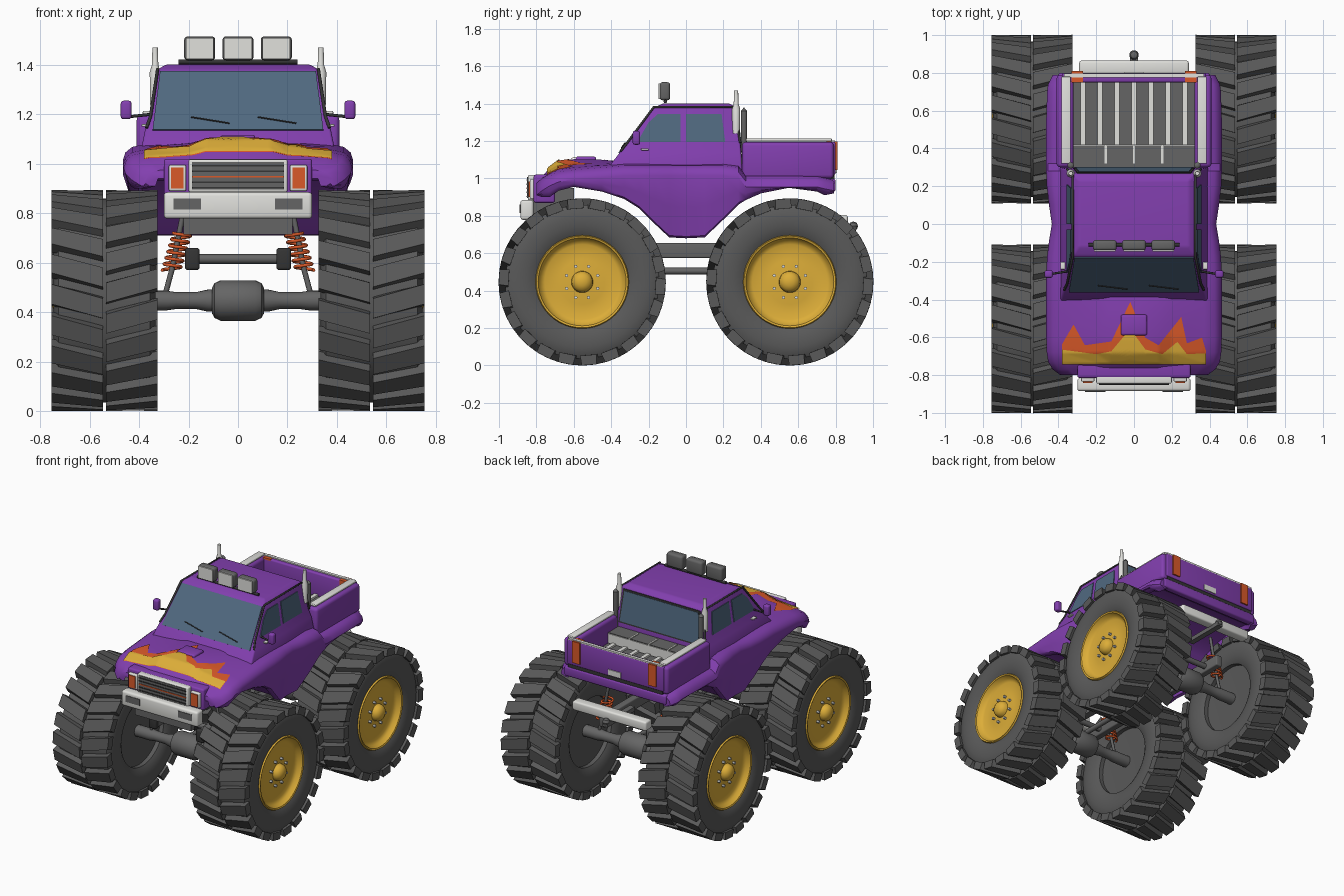
import bpy, bmesh, math
from mathutils import Vector
from mathutils.bvhtree import BVHTree

cube = bpy.data.objects.get("Cube")
if cube:
    bpy.data.objects.remove(cube, do_unlink=True)


def colour(name, r, g, b):
    m = bpy.data.materials.new(name)
    m.use_nodes = True
    m.diffuse_color = (r, g, b, 1)
    m.node_tree.nodes["Principled BSDF"].inputs["Base Color"].default_value = (r, g, b, 1)
    return m


purple = colour("purple paint", .225, .05, .43)
gold = colour("gold", .72, .42, .04)
orange = colour("orange", .7, .1, .022)
chrome = colour("chrome", .75, .75, .72)
rubber = colour("rubber", .1, .1, .1)
dark = colour("dark trim", .035, .035, .035)
steel = colour("steel", .13, .13, .13)
glass = colour("glass", .08, .14, .215)


def build(name, verts, faces, material, bevel=0, mirror=False):
    made = []
    for prefix, s in (("left_", 1), ("right_", -1)) if mirror else (("", 1),):
        bm = bmesh.new()
        vs = [bm.verts.new((s * x, y, z)) for x, y, z in verts]
        for f in faces:
            bm.faces.new([vs[i] for i in f])
        bmesh.ops.remove_doubles(bm, verts=bm.verts[:], dist=1e-5)
        bmesh.ops.recalc_face_normals(bm, faces=bm.faces[:])
        if bevel:
            sharp = [e for e in bm.edges if e.calc_face_angle(0) > .3]
            bmesh.ops.bevel(bm, geom=sharp, offset=bevel, segments=3, profile=.5, affect='EDGES')
        me = bpy.data.meshes.new(prefix + name)
        bm.to_mesh(me)
        bm.free()
        me.materials.append(material)
        ob = bpy.data.objects.new(prefix + name, me)
        bpy.context.collection.objects.link(ob)
        made.append(ob)
    return made[0]


def loft(name, rings, material, bevel=0, mirror=False, caps=True):
    n = len(rings[0])
    faces = [(k * n + i, k * n + (i + 1) % n, (k + 1) * n + (i + 1) % n, (k + 1) * n + i)
             for k in range(len(rings) - 1) for i in range(n)]
    if caps:
        faces += [tuple(range(n)), tuple(range(len(rings) * n - n, len(rings) * n))]
    return build(name, [p for r in rings for p in r], faces, material, bevel, mirror)


def prism(name, pts, offset, material, bevel=0, mirror=False):
    back = [tuple(Vector(p) + Vector(offset)) for p in pts]
    return loft(name, [pts, back], material, bevel, mirror)


def box(name, x, y, z, material, bevel=0, mirror=False):
    pts = [(x[0], y[0], z[0]), (x[1], y[0], z[0]), (x[1], y[1], z[0]), (x[0], y[1], z[0])]
    return prism(name, pts, (0, 0, z[1] - z[0]), material, bevel, mirror)


def lathe(name, profile, centre, axis, material, mirror=False, n=40):
    rings = []
    for h, r in profile:
        ring = []
        for i in range(n):
            c, s = r * math.cos(math.tau * i / n), r * math.sin(math.tau * i / n)
            p = {"x": (h, c, s), "z": (c, s, h)}[axis]
            ring.append(tuple(Vector(p) + Vector(centre)))
        rings.append(ring)
    return loft(name, rings, material, 0, mirror, caps=False)


def tube(name, pts, radius, material, mirror=False):
    for prefix, s in (("left_", 1), ("right_", -1)) if mirror else (("", 1),):
        cu = bpy.data.curves.new(prefix + name, 'CURVE')
        cu.dimensions = '3D'
        cu.bevel_depth, cu.bevel_resolution, cu.use_fill_caps = radius, 2, True
        sp = cu.splines.new('POLY')
        sp.points.add(len(pts) - 1)
        for q, (x, y, z) in zip(sp.points, pts):
            q.co = (s * x, y, z, 1)
        cu.materials.append(material)
        bpy.context.collection.objects.link(bpy.data.objects.new(prefix + name, cu))


# Body shell with flared fenders: y, underside, top, half width, hood crown
stations = [(-.8, .91, .975, .39, 0), (-.77, .9, 1.0, .43, .01), (-.73, .9, 1.025, .455, .03),
            (-.68, .935, 1.047, .462, .045), (-.6, .955, 1.058, .465, .045), (-.45, .93, 1.07, .465, .03),
            (-.33, .89, 1.08, .465, .01), (-.25, .84, 1.08, .465, 0), (-.17, .76, 1.08, .46, 0),
            (-.09, .685, 1.08, .45, 0), (0, .68, 1.08, .435, 0), (.1, .685, 1.08, .45, 0),
            (.2, .78, 1.08, .462, 0), (.28, .86, 1.07, .465, 0), (.32, .885, 1.02, .465, 0),
            (.4, .92, 1.02, .465, 0), (.55, .95, 1.02, .465, 0), (.7, .93, 1.02, .46, 0),
            (.74, .91, 1.01, .455, 0), (.79, .92, 1, .43, 0)]
rings = []
for y, b, t, w, c in stations:
    low = w * (.97 - .35 * (.95 - b))
    half = [(0, t + c), (.13, t + c), (.2, t + .4 * c), (.8 * w, t), (.92 * w, t - .012), (.98 * w, t - .035),
            (w, t - .065), ((w + low) / 2, (t - .065 + b) / 2), (low, b + .01), (low - .015, b),
            (low - .04, b), (low - .05, b + .03), (0, b + .03)]
    rings.append([(x, y, z) for x, z in half] + [(-x, y, z) for x, z in half[-2:0:-1]])
body = loft("body_shell", rings, purple)
surface = BVHTree.FromPolygons([v.co for v in body.data.vertices], [p.vertices[:] for p in body.data.polygons])


# Hood flames, thin sheets draped over the hood
def flame(name, outline, lift, material):
    verts, faces, cols, rows, front = [], [], 76, 12, -.74
    for i in range(cols + 1):
        x = -.38 + .01 * i
        for (xa, ya), (xb, yb) in zip(outline, outline[1:]):
            if xa <= x + 1e-6 <= xb:
                tip = ya + (yb - ya) * (x - xa) / (xb - xa)
        for j in range(rows + 1):
            y = front + (tip - front) * j / rows
            hit = surface.ray_cast(Vector((x, y, 2)), Vector((0, 0, -1)))[0]
            verts.append((x, y - lift / 2, hit.z + lift))
    for i in range(cols):
        for j in range(rows):
            a = i * (rows + 1) + j
            faces.append((a, a + 1, a + rows + 2, a + rows + 1))
    build(name, verts, faces, material)


flame("orange_flame", [(-.39, -.65), (-.32, -.53), (-.26, -.64), (-.12, -.62), (-.02, -.41), (.06, -.6),
                       (.13, -.64), (.25, -.49), (.28, -.63), (.36, -.6), (.39, -.7)], .004, orange)
flame("yellow_flame", [(-.39, -.66), (-.2, -.685), (-.12, -.67), (-.02, -.55), (.06, -.66),
                       (.15, -.685), (.23, -.62), (.28, -.685), (.39, -.68)], .008, gold)
box("hood_scoop", (-.07, .07), (-.59, -.48), (1.05, 1.117), purple, .012)

# Cab
levels = [(1.04, -.43, .3, .395), (1.14, -.353, .295, .375), (1.19, -.315, .29, .354),
          (1.38, -.168, .267, .326), (1.402, -.12, .23, .29)]
loft("cab", [[(-w, f, z), (w, f, z), (w, r, z), (-w, r, z)] for z, f, r, w in levels], purple, .01)


def cab_side(y, z):
    return (.354 - .147 * (z - 1.19), y, z)


def cab_front(x, z):
    return (x, -.395 + .763 * (z - 1.085), z)


prism("windshield", [cab_front(-.345, 1.135), cab_front(.345, 1.135), cab_front(.315, 1.372), cab_front(-.315, 1.372)],
      (0, -.005, .003), glass)
prism("front_side_window", [cab_side(y, z) for y, z in ((-.26, 1.195), (-.03, 1.195), (-.03, 1.345), (-.15, 1.345), (-.2, 1.3))],
      (.005, 0, 0), glass, 0, True)
prism("rear_side_window", [cab_side(y, z) for y, z in ((0, 1.195), (.21, 1.195), (.19, 1.345), (0, 1.345))],
      (.005, 0, 0), glass, 0, True)
for name, e, y, m in (("rear_window_frame", .012, .004, dark), ("rear_window", 0, .008, glass)):
    prism(name, [(-.31 - e, .293 + y, 1.15 - e), (.31 + e, .293 + y, 1.15 - e),
                 (.29 + e, .269 + y, 1.36 + e), (-.29 - e, .269 + y, 1.36 + e)], (0, -.006, 0), m)
tube("roof_gutter", [(.37, -.35, 1.145), (.354, -.315, 1.19), (.325, -.172, 1.382), (.325, .26, 1.382), (.354, .29, 1.19)],
     .007, dark, True)
for x in (-.19, .08):
    tube("wiper", [Vector(cab_front(a, z)) + Vector((0, -.008, .004)) for a, z in ((x, 1.185), (x + .155, 1.16))], .003, dark)
box("door_handle", (.36, .39), (-.24, -.2), (1.15, 1.16), chrome, .003, True)
box("side_mirror", (.43, .474), (-.285, -.245), (1.18, 1.255), purple, .012, True)
tube("mirror_arm", [(.35, -.25, 1.2), (.44, -.265, 1.19)], .006, dark, True)

# Roof lights
tube("light_bar", [(-.24, -.11, 1.412), (.24, -.11, 1.412)], .01, dark)
for x in (-.155, 0, .155):
    box("roof_light", (x - .063, x + .063), (-.14, -.085), (1.418, 1.515), steel, .015)
    box("roof_light_lens", (x - .056, x + .056), (-.146, -.138), (1.424, 1.509), chrome)

# Exhaust stacks
lathe("exhaust_stack", [(1.24, 0), (1.24, .02), (1.37, .022), (1.4, .013), (1.47, .011), (1.47, 0)],
      (.335, .268, 0), "z", chrome, True, 16)
lathe("exhaust_pipe", [(1.05, .014), (1.21, .015), (1.23, .017), (1.36, .017), (1.38, 0)],
      (.335, .31, 0), "z", steel, True, 16)

# Truck bed
box("bed_side", (.32, .41), (.3, .79), (1.0, 1.195), purple, .02, True)
box("tailgate", (-.38, .38), (.75, .8), (1.02, 1.195), purple, .01)
box("tailgate_gap", (-.37, .37), (.74, .793), (.995, 1.03), dark)
box("roll_pan", (-.4, .4), (.75, .8), (.93, .998), purple, .012)
box("bed_floor", (-.33, .33), (.3, .76), (1.0, 1.035), steel)
for i in range(7):
    x = -.27 + .09 * i
    box("bed_rib", (x - .014, x + .014), (.42, .75), (1.03, 1.048), chrome)
box("bed_toolbox", (-.32, .32), (.3, .415), (1.03, 1.11), steel)
box("toolbox_panel", (-.32, .32), (.413, .42), (1.04, 1.105), chrome)
for x in (-.15, 0, .15):
    box("toolbox_strip", (x - .006, x + .006), (.32, .42), (1.1, 1.116), chrome)
box("bed_rail", (.335, .385), (.32, .78), (1.198, 1.214), chrome, .005, True)
box("tailgate_rail", (-.37, .37), (.775, .797), (1.19, 1.203), chrome)
box("tail_light", (.27, .33), (.75, .81), (1.045, 1.197), orange, 0, True)
box("rear_plate", (-.05, .05), (.798, .806), (1.03, 1.07), chrome)
box("rear_bumper", (-.29, .29), (.795, .865), (.74, .805), chrome, .012)
box("hitch_bar", (-.02, .02), (.6, .91), (.715, .745), steel)
lathe("hitch_ball", [(-.025, 0), (-.018, .018), (0, .025), (.018, .018), (.025, 0)], (0, .895, .745), "z", steel, False, 16)

# Nose, grille, headlights and front bumper
box("nose", (-.3, .3), (-.815, -.7), (.87, 1.02), purple, .012)
box("grille_frame", (-.2, .2), (-.845, -.8), (.885, 1.018), chrome, .008)
box("grille", (-.185, .185), (-.849, -.84), (.895, 1.008), steel)
for i in range(5):
    z = .9 + .022 * i
    box("grille_slat", (-.185, .185), (-.853, -.845), (z, z + .007), orange if i == 2 else dark)
box("headlight_frame", (.21, .28), (-.835, -.8), (.89, .995), chrome, .006, True)
box("headlight", (.22, .27), (-.841, -.83), (.9, .985), orange, 0, True)
box("front_bumper", (-.3, .3), (-.885, -.815), (.778, .885), chrome, .015)
box("bumper_lamp", (.15, .26), (-.889, -.88), (.815, .86), steel, 0, True)
box("skid_plate", (-.22, .22), (-.84, -.8), (.715, .78), steel)
box("bumper_mount", (.14, .19), (-.82, -.6), (.78, .95), steel, 0, True)

# Chassis
box("frame_rail", (.16, .21), (-.68, .68), (.575, .655), steel, .008, True)
box("rail_end", (.155, .215), (-.7, -.66), (.57, .66), dark, .012, True)
tube("drive_shaft", [(0, -.55, .505), (0, .55, .505)], .018, steel)

# Wheels and suspension, front and rear
tyre = [(.18, .24), (.192, .26), (.204, .3), (.206, .35), (.198, .39), (.185, .412), (-.185, .412),
        (-.198, .39), (-.206, .35), (-.204, .3), (-.192, .26), (-.18, .24), (.18, .24)]
rim = [(.185, .25), (.196, .245), (.192, .235), (.165, .222), (.152, .2), (.158, .12),
       (.162, .058), (.185, .055), (.202, .042), (.212, .022), (.214, 0)]
lug_faces = [(0, 1, 3, 2), (4, 5, 7, 6), (0, 1, 5, 4), (2, 3, 7, 6), (0, 2, 6, 4), (1, 3, 7, 5)]
for end, y in (("front", -.555), ("rear", .555)):
    hub = Vector((.54, y, .447))
    lathe(end + "_tyre", tyre, hub, "x", rubber, True, 48)
    lathe(end + "_rim", rim, hub, "x", gold, True, 48)
    lathe(end + "_wheel_back", [(-.185, .25), (-.15, .24), (-.14, 0)], hub, "x", rubber, True)
    verts, faces = [], []
    count = 22
    for row in (-1, 1):
        for k in range(count):
            base = len(verts)
            faces += [tuple(base + i for i in f) for f in lug_faces]
            for x, shift, root in ((.006, 0, .4), (.214, .13, .395)):
                for r, spread in ((root, .112), (.447, .09)):
                    for d in (-spread, spread):
                        a = math.tau * (k + row / 4) / count + shift + d
                        verts.append((hub.x + row * x, y + r * math.sin(a), hub.z + r * math.cos(a)))
    build(end + "_tread", verts, faces, rubber, 0, True)
    for k in range(8):
        a = math.tau * (k + .5) / 8
        c = hub + Vector((.155, .09 * math.cos(a), .09 * math.sin(a)))
        lathe(end + "_lug_nut", [(0, .009), (.022, .009), (.022, 0)], c, "x", chrome, True, 6)
    lathe(end + "_axle", [(0, .045), (.12, .045), (.17, .034), (.25, .034), (.29, .04), (.42, .04)],
          (0, y, .447), "x", steel, True, 20)
    lathe(end + "_differential", [(-.106, 0), (-.106, .05), (-.095, .07), (-.07, .082), (.07, .082), (.095, .07),
                                  (.106, .05), (.106, 0)], (0, y, .447), "x", steel, False, 24)
    tube(end + "_crossbar", [(-.2, y, .615), (.2, y, .615)], .02, steel)
    tube(end + "_shock", [(.3, y, .45), (.265, y, .58), (.21, y, .86)], .011, steel, True)
    coil = []
    for i in range(97):
        a, f = math.tau * i / 16, i / 96
        coil.append((.27 - .045 * f + .036 * math.cos(a), y + .036 * math.sin(a), .57 + .15 * f))
    tube(end + "_spring", coil, .007, orange, True)

# Smooth shading with sharp creases
bpy.ops.object.select_all(action='DESELECT')
for ob in bpy.context.scene.objects:
    if ob.type == 'MESH':
        ob.select_set(True)
        bpy.context.view_layer.objects.active = ob
bpy.ops.object.shade_smooth_by_angle(angle=math.radians(35))
